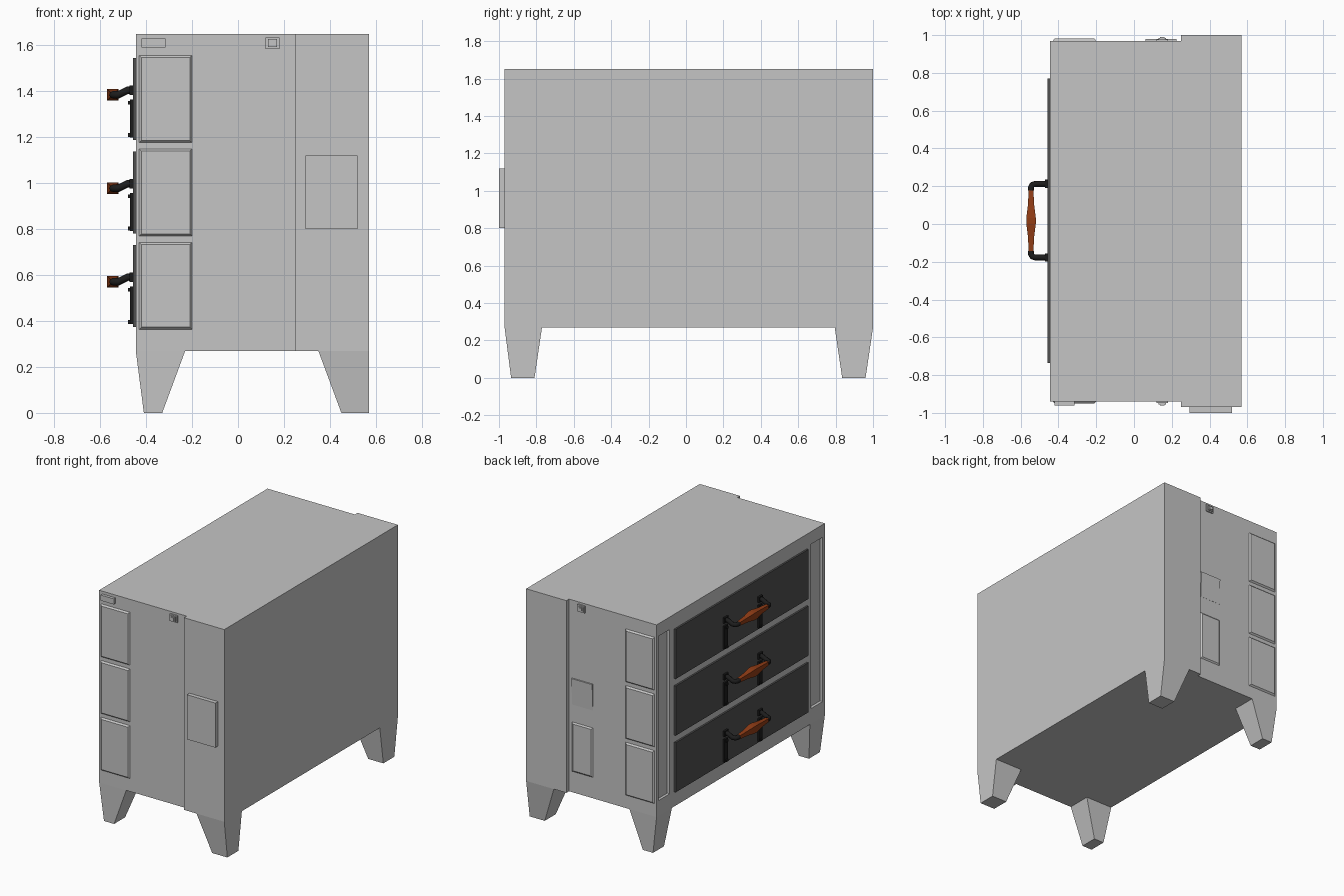
import bpy, bmesh

if "Cube" in bpy.data.objects:
    bpy.data.objects.remove(bpy.data.objects["Cube"], do_unlink=True)


def material(name, rgb, roughness=0.6):
    m = bpy.data.materials.new(name)
    m.use_nodes = True
    m.diffuse_color = (*rgb, 1)
    bsdf = m.node_tree.nodes["Principled BSDF"]
    bsdf.inputs["Base Color"].default_value = (*rgb, 1)
    bsdf.inputs["Roughness"].default_value = roughness
    return m


GREY = material("light grey metal", (0.56, 0.56, 0.56))
DARK = material("dark grey door", (0.08, 0.08, 0.08))
BLACK = material("black iron", (0.012, 0.012, 0.012))
WOOD = material("reddish wood", (0.29, 0.047, 0.008))


def loft(name, rings, mat):
    """Skin equal-length point rings into a capped solid."""
    bm = bmesh.new()
    loops = [[bm.verts.new(p) for p in ring] for ring in rings]
    for a, b in zip(loops, loops[1:]):
        for i in range(len(a)):
            j = (i + 1) % len(a)
            bm.faces.new((a[i], a[j], b[j], b[i]))
    bm.faces.new(loops[0])
    bm.faces.new(loops[-1])
    bmesh.ops.recalc_face_normals(bm, faces=bm.faces)
    mesh = bpy.data.meshes.new(name)
    bm.to_mesh(mesh)
    bm.free()
    mesh.materials.append(mat)
    obj = bpy.data.objects.new(name, mesh)
    bpy.context.collection.objects.link(obj)
    return obj


def rect(a0, a1, b0, b1):
    return [(a0, b0), (a1, b0), (a1, b1), (a0, b1)]


def box(name, x0, x1, y0, y1, z0, z1, mat):
    return loft(name, [[(x, y, z) for x, y in rect(x0, x1, y0, y1)] for z in (z0, z1)], mat)


def side_panel(name, x0, x1, z0, z1, wall, out, bevel=0.0):
    """Raised plate on a y-facing wall; its rim slopes in by the bevel."""
    base = [(x, wall, z) for x, z in rect(x0, x1, z0, z1)]
    face = [(x, wall + out, z)
            for x, z in rect(x0 + bevel, x1 - bevel, z0 + bevel, z1 - bevel)]
    return loft(name, [base, face], GREY)


# Cabinet: stepped plan with a wider rear block
FRONT, STEP, REAR = -0.445, 0.25, 0.57
RIGHT, LEFT = -0.94, 0.97
FLOOR, TOP = 0.27, 1.65
plan = [(FRONT, RIGHT), (STEP, RIGHT), (STEP, RIGHT - 0.03), (REAR, RIGHT - 0.03),
        (REAR, LEFT + 0.03), (STEP, LEFT + 0.03), (STEP, LEFT), (FRONT, LEFT)]
body = loft("cabinet_body", [[(x, y, z) for x, y in plan] for z in (FLOOR, TOP)], GREY)

# Recessed upright channels beside the doors
for y0, y1 in ((-0.915, -0.785), (0.82, 0.95)):
    cutter = box("channel_cutter", FRONT - 0.1, FRONT + 0.02, y0, y1, 0.38, 1.56, GREY)
    cutter.hide_render = True
    cut = body.modifiers.new("channel", "BOOLEAN")
    cut.operation = "DIFFERENCE"
    cut.solver = "EXACT"
    cut.object = cutter
    bpy.context.view_layer.objects.active = body
    bpy.ops.object.modifier_apply(modifier=cut.name)
    bpy.data.objects.remove(cutter, do_unlink=True)

# Tapered legs
for x_name, top_x, foot_x, inset in (("door_side", (FRONT, -0.23), (-0.41, -0.33), 0),
                                     ("rear_side", (0.35, REAR), (0.45, REAR), 0.03)):
    for y_name, top_y, foot_y in (("right", (RIGHT - inset, -0.77), (-0.935, -0.81)),
                                  ("left", (0.795, LEFT + inset), (0.835, 0.96))):
        loft(f"leg_{x_name}_{y_name}",
             [[(x, y, 0) for x, y in rect(*foot_x, *foot_y)],
              [(x, y, FLOOR) for x, y in rect(*top_x, *top_y)]], GREY)

# Handle centre line along y
MID = 0.0175


def handle_set(tag, z):
    """Wooden grip on two bent arms, each with a hinge strap below."""
    gx = -0.545
    rings = []
    for dy, r in ((-0.165, 0.012), (-0.08, 0.017), (-0.015, 0.025),
                  (0.015, 0.025), (0.08, 0.017), (0.165, 0.012)):
        rings.append([(gx + a, MID + dy, z + b) for a, b in rect(-r, r, -r, r)])
    loft(f"grip_{tag}", rings, WOOD)
    for side, s in (("right", -1), ("left", 1)):
        y = MID + s * 0.195
        # Bent arm
        curve = bpy.data.curves.new(f"arm_{side}_{tag}", "CURVE")
        curve.dimensions = "3D"
        curve.bevel_depth = 0.016
        curve.bevel_resolution = 2
        curve.use_fill_caps = True
        path = [(-0.45, y, z + 0.02), (-0.48, y, z + 0.02), (-0.52, y, z),
                (-0.538, y - s * 0.005, z), (gx, y - s * 0.018, z), (gx, y - s * 0.035, z)]
        spline = curve.splines.new("POLY")
        spline.points.add(len(path) - 1)
        for point, co in zip(spline.points, path):
            point.co = (*co, 1)
        curve.materials.append(BLACK)
        arm = bpy.data.objects.new(curve.name, curve)
        bpy.context.collection.objects.link(arm)
        # Wall collar, strap and strap bolts
        box(f"collar_{side}_{tag}", -0.472, -0.455, y - 0.022, y + 0.022,
            z, z + 0.04, BLACK)
        box(f"strap_{side}_{tag}", -0.47, -0.455, y - 0.02, y + 0.02,
            z - 0.185, z - 0.02, BLACK)
        for end, bz in (("lower", z - 0.175), ("upper", z - 0.035)):
            box(f"bolt_{end}_{side}_{tag}", -0.478, -0.468, y - 0.01, y + 0.01,
                bz - 0.008, bz + 0.008, BLACK)


# Three stacked doors, with matching side panels
for i, tag in enumerate(("lower", "middle", "upper")):
    z = 0.553 + i * 0.407
    box(f"door_{tag}", -0.458, FRONT, -0.735, 0.77, z - 0.178, z + 0.178, DARK)
    handle_set(tag, z + 0.018)
    for side, wall, s in (("right", RIGHT, -1), ("left", LEFT, 1)):
        side_panel(f"side_panel_{side}_{tag}", -0.43, -0.2, z - 0.19, z + 0.19,
                   wall, s * 0.011, 0.01)

# Small switch with nested plates on both sides
for side, wall, s in (("right", RIGHT, -1), ("left", LEFT, 1)):
    for part, half, out in (("plate", 0.03, 0.008), ("bezel", 0.02, 0.015), ("button", 0.012, 0.021)):
        side_panel(f"switch_{part}_{side}", 0.15 - half, 0.15 + half,
                   1.61 - half * 0.85, 1.61 + half * 0.85, wall, s * out)

# Name plate blank and service box on the right
side_panel("blank_plate", -0.42, -0.315, 1.59, 1.63, RIGHT, -0.02)
side_panel("service_box", 0.295, 0.52, 0.8, 1.12, RIGHT - 0.03, -0.03)

# Access panel and sloping vent cover on the left
side_panel("access_panel", 0.06, 0.225, 0.42, 0.775, LEFT, 0.008, 0.01)
vent = side_panel("vent_cover", 0.06, 0.225, 0.9, 1.09, LEFT, 0.01)
for v in vent.data.vertices:
    if v.co.z < 1 and v.co.y > LEFT + 0.005:
        v.co.y = LEFT + 0.001
